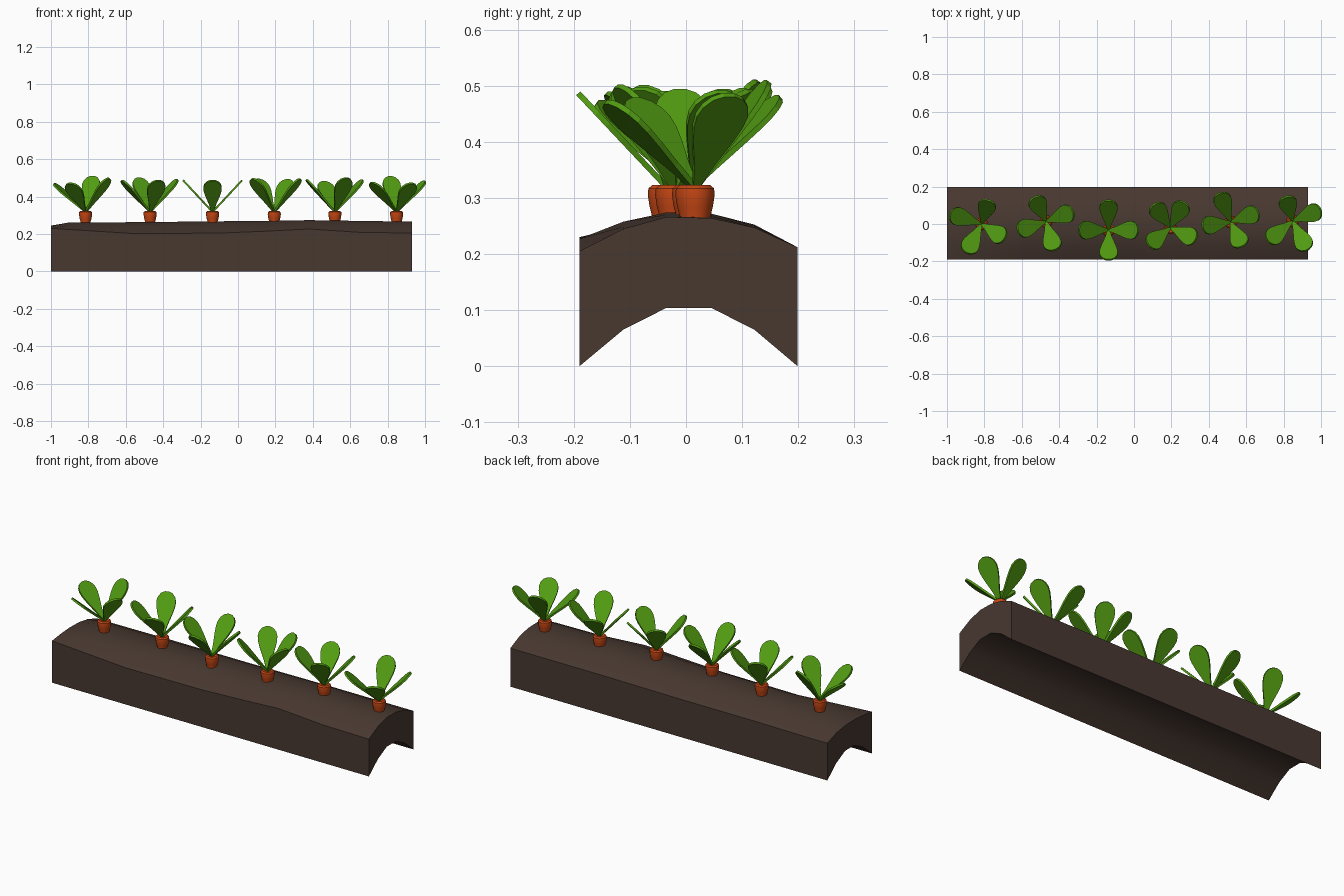
import bpy, bmesh, math
from mathutils import Vector

if "Cube" in bpy.data.objects:
    bpy.data.objects.remove(bpy.data.objects["Cube"])


def material(name, rgb):
    m = bpy.data.materials.new(name)
    m.diffuse_color = (*rgb, 1)
    m.use_nodes = True
    m.node_tree.nodes["Principled BSDF"].inputs["Base Color"].default_value = m.diffuse_color
    return m


SOIL = material("brown soil", (0.065, 0.040, 0.030))
CARROT = material("carrot orange", (0.56, 0.062, 0.007))
LEAF = material("leaf green", (0.084, 0.333, 0.006))


def make_object(name, bm, mat, smooth=None):
    bmesh.ops.recalc_face_normals(bm, faces=bm.faces)
    mesh = bpy.data.meshes.new(name)
    bm.to_mesh(mesh)
    bm.free()
    mesh.materials.append(mat)
    ob = bpy.data.objects.new(name, mesh)
    bpy.context.collection.objects.link(ob)
    if smooth:
        bpy.ops.object.select_all(action='DESELECT')
        ob.select_set(True)
        bpy.context.view_layer.objects.active = ob
        bpy.ops.object.shade_smooth_by_angle(angle=math.radians(smooth))
    return ob


# Soil ridge: arched section lofted along x with an uneven top
STATIONS = [  # x, front edge z, crest z, back edge z
    (-1.0, 0.230, 0.245, 0.205), (-0.9, 0.224, 0.262, 0.205),
    (-0.55, 0.202, 0.263, 0.208), (-0.1, 0.205, 0.268, 0.208),
    (0.15, 0.215, 0.270, 0.210), (0.38, 0.227, 0.274, 0.212),
    (0.65, 0.209, 0.270, 0.212), (0.93, 0.205, 0.266, 0.212)]
YS = [-0.19, -0.112, -0.035, 0.045, 0.122, 0.199]
UNDER = [0, 0.065, 0.104, 0.104, 0.065, 0]
bm = bmesh.new()
rings = []
for x, front, crest, back in STATIONS:
    top = [front, front + 0.65 * (crest - front), crest,
           crest - 0.002, back + 0.65 * (crest - back), back]
    ring = [(x, y, z) for y, z in zip(YS, top)]
    ring += [(x, y, z) for y, z in reversed(list(zip(YS, UNDER)))]
    rings.append([bm.verts.new(p) for p in ring])
for a, b in zip(rings, rings[1:]):
    for i in range(12):
        j = (i + 1) % 12
        bm.faces.new((a[i], a[j], b[j], b[i]))
for ring in (rings[0], rings[-1]):  # end caps as strips
    for i in range(5):
        bm.faces.new((ring[i], ring[i + 1], ring[10 - i], ring[11 - i]))
make_object("soil_ridge", bm, SOIL, 35)


# Carrot root: lathed shoulder poking out of the soil
def carrot(name, cx, cy, sides=12):
    profile = [(0.022, 0.20), (0.026, 0.262), (0.032, 0.285), (0.035, 0.305),
               (0.034, 0.317), (0.027, 0.323), (0.012, 0.320)]
    bm = bmesh.new()
    loops = [[bm.verts.new((cx + r * math.cos(2 * math.pi * k / sides),
                            cy + r * math.sin(2 * math.pi * k / sides), z))
              for k in range(sides)] for r, z in profile]
    for a, b in zip(loops, loops[1:]):
        for k in range(sides):
            j = (k + 1) % sides
            bm.faces.new((a[k], a[j], b[j], b[k]))
    bm.faces.new(loops[0])
    bm.faces.new(loops[-1])
    make_object(name, bm, CARROT, 40)


# Leaf: spoon-shaped flat blade, leaning outwards
LENGTH = 0.226
OUTLINE = [(0.0, 0.006), (0.25, 0.020), (0.5, 0.038), (0.66, 0.047),
           (0.78, 0.049), (0.88, 0.043), (0.96, 0.029), (1.0, 0.010)]


def add_leaf(bm, cx, cy, angle, reach):
    a = math.radians(angle)
    rise = math.sqrt(LENGTH ** 2 - reach ** 2)
    out = Vector((math.cos(a), math.sin(a), 0))
    along = out * reach + Vector((0, 0, rise))
    side = Vector((-math.sin(a), math.cos(a), 0))
    normal = along.normalized().cross(side) * 0.005
    base = Vector((cx, cy, 0.322)) + out * 0.004
    pts = [base + along * t + side * w for t, w in OUTLINE]
    pts += [base + along * t - side * w for t, w in reversed(OUTLINE)]
    up = [bm.verts.new(p + normal) for p in pts]
    down = [bm.verts.new(p - normal) for p in pts]
    n = len(pts)
    bm.faces.new(up)
    bm.faces.new(down[::-1])
    for i in range(n):
        j = (i + 1) % n
        bm.faces.new((up[i], down[i], down[j], up[j]))


# Plants: centre, then (direction, horizontal reach) of the four leaves
PLANTS = [
    (-0.815, 0.0, [(162, .172), (73, .128), (-32, .142), (242, .170)]),
    (-0.47, 0.013, [(115, .140), (21, .150), (198, .155), (286, .155)]),
    (-0.136, -0.033, [(90, .156), (180, .154), (0, .154), (270, .155)]),
    (0.194, -0.02, [(125, .148), (61, .150), (219, .145), (-24, .146)]),
    (0.518, 0.01, [(111, .162), (20, .152), (188, .150), (295, .140)]),
    (0.848, 0.016, [(105, .130), (22, .158), (219, .166), (297, .170)])]
for n, (cx, cy, leaves) in enumerate(PLANTS, 1):
    carrot(f"carrot_root_{n}", cx, cy)
    bm = bmesh.new()
    for angle, reach in leaves:
        add_leaf(bm, cx, cy, angle, reach)
    make_object(f"carrot_leaves_{n}", bm, LEAF)
